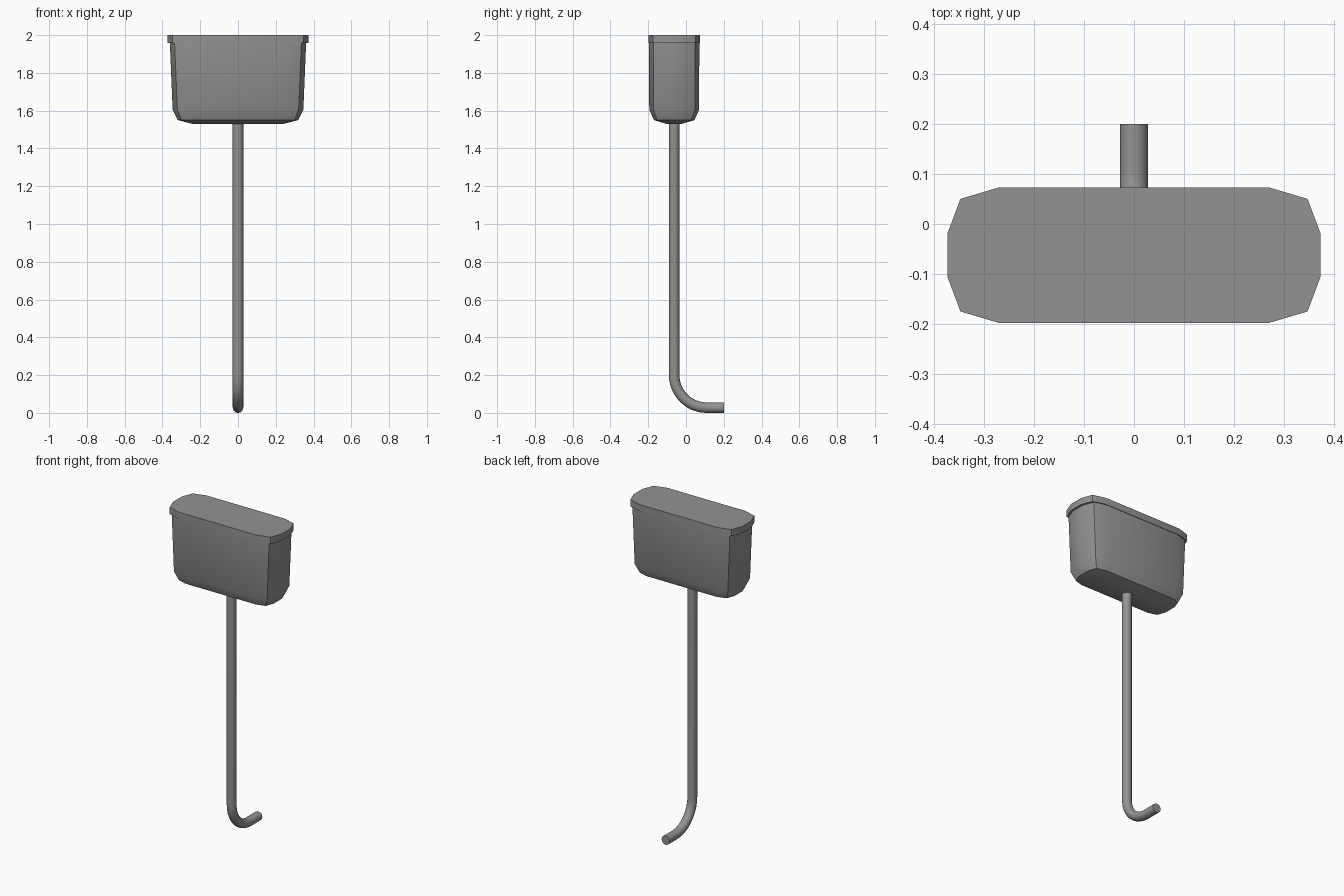
import bpy, bmesh, math

if "Cube" in bpy.data.objects:
    bpy.data.objects.remove(bpy.data.objects["Cube"])

CY = -0.0625          # depth centre of tank and pipe

# Dark grey finish shared by all parts
dark = bpy.data.materials.new("dark_grey")
dark.diffuse_color = (0.29, 0.29, 0.29, 1.0)
dark.use_nodes = True
dark.node_tree.nodes["Principled BSDF"].inputs["Base Color"].default_value = dark.diffuse_color


def loft(name, rings):
    """Skin a list of equal-length vertex rings and cap both ends."""
    bm = bmesh.new()
    loops = [[bm.verts.new(p) for p in ring] for ring in rings]
    n = len(loops[0])
    for a, b in zip(loops, loops[1:]):
        for i in range(n):
            j = (i + 1) % n
            bm.faces.new((a[i], a[j], b[j], b[i]))
    bm.faces.new(loops[0])
    bm.faces.new(loops[-1])
    bmesh.ops.remove_doubles(bm, verts=bm.verts, dist=0.0005)
    bmesh.ops.recalc_face_normals(bm, faces=bm.faces)
    mesh = bpy.data.meshes.new(name)
    bm.to_mesh(mesh)
    bm.free()
    mesh.materials.append(dark)
    obj = bpy.data.objects.new(name, mesh)
    bpy.context.collection.objects.link(obj)
    bpy.ops.object.select_all(action='DESELECT')
    obj.select_set(True)
    bpy.context.view_layer.objects.active = obj
    bpy.ops.object.shade_smooth_by_angle(angle=math.radians(30))
    return obj


def tank_ring(z, fx, fy, rx, ry):
    """Rectangle fx by fy grown by rx, ry with two-segment rounded corners."""
    q = [(fx + rx, fy), (fx + 0.75 * rx, fy + 0.75 * ry), (fx, fy + ry)]
    pts = q + [(-x, y) for x, y in reversed(q)]
    pts += [(-x, -y) for x, y in pts]
    return [(x, CY + y, z) for x, y in pts]


# Tapered tank with a rounded bottom
loft("tank", [
    tank_ring(1.962, 0.260, 0.043, 0.101, 0.090),
    tank_ring(1.605, 0.246, 0.042, 0.100, 0.090),
    tank_ring(1.550, 0.243, 0.040, 0.075, 0.067),
    tank_ring(1.530, 0.242, 0.040, 0.0, 0.0),
])

# Overhanging lid
loft("lid", [tank_ring(z, 0.27, 0.0435, 0.104, 0.0925) for z in (1.958, 2.0)])

# Flush pipe: straight drop, quarter bend, short outlet to the back
R, BEND = 0.0278, 0.172
path = [(CY, 1.54, 0.0)]
for k in range(13):
    t = math.pi / 2 * k / 12
    path.append((CY + BEND * (1 - math.cos(t)), R + BEND * (1 - math.sin(t)), t))
path.append((0.2, R, math.pi / 2))

SIDES = 20
rings = []
for y, z, t in path:
    ring = []
    for i in range(SIDES):
        a = 2 * math.pi * i / SIDES
        s = R * math.sin(a)
        ring.append((R * math.cos(a), y + s * math.cos(t), z + s * math.sin(t)))
    rings.append(ring)
loft("flush_pipe", rings)
